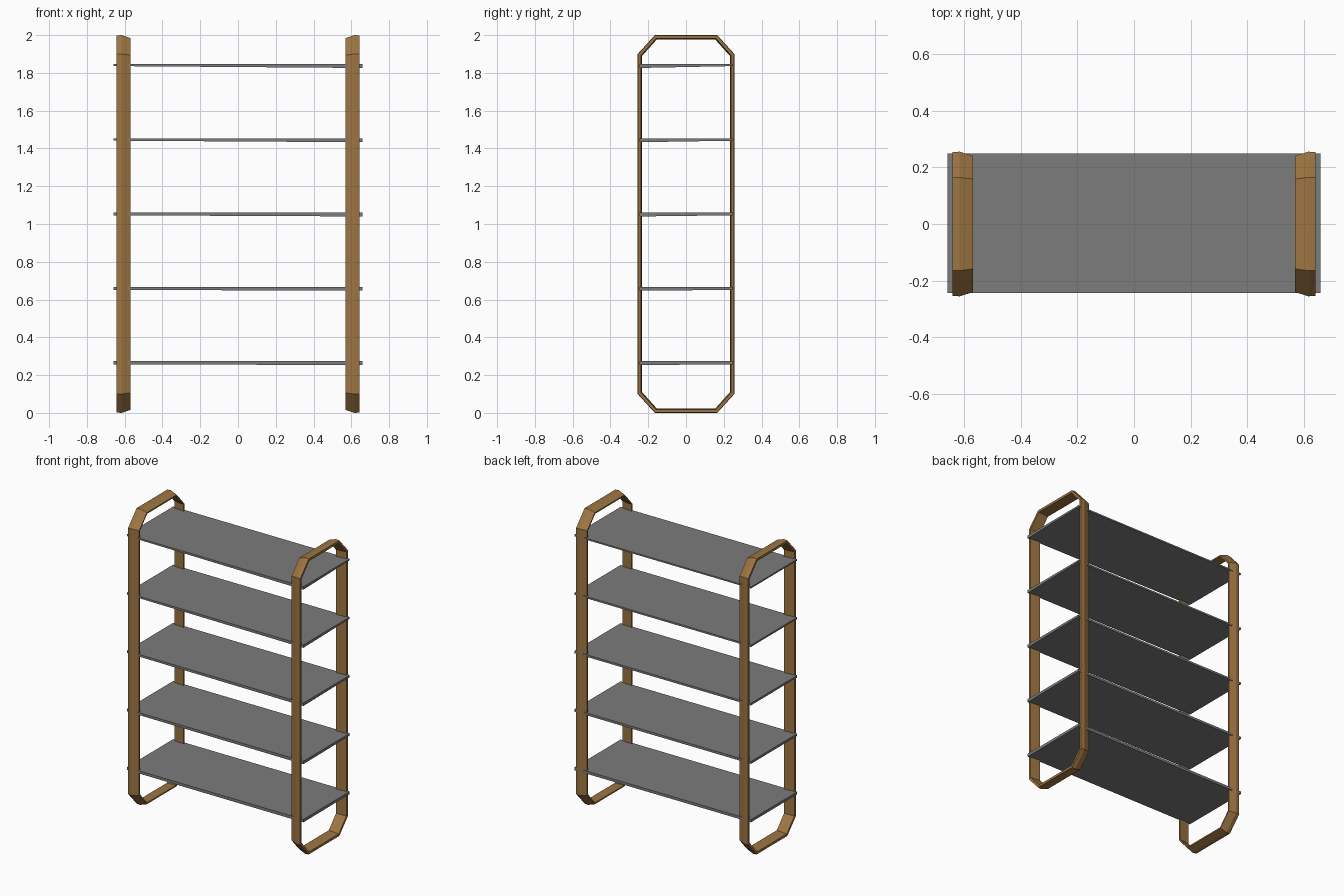
import bpy, bmesh

if "Cube" in bpy.data.objects:
    bpy.data.objects.remove(bpy.data.objects["Cube"])


def material(name, rgb):
    m = bpy.data.materials.new(name)
    m.diffuse_color = (*rgb, 1)
    m.use_nodes = True
    m.node_tree.nodes["Principled BSDF"].inputs["Base Color"].default_value = m.diffuse_color
    return m


wood = material("warm wood", (0.34, 0.178, 0.055))
grey = material("shelf grey", (0.2, 0.2, 0.2))


def finish(name, bm, mat):
    bmesh.ops.recalc_face_normals(bm, faces=bm.faces)
    me = bpy.data.meshes.new(name)
    bm.to_mesh(me)
    bm.free()
    me.materials.append(mat)
    ob = bpy.data.objects.new(name, me)
    bpy.context.collection.objects.link(ob)


def octagon(d):
    """Tall chamfered loop in the y-z plane, inset by d."""
    a, b, c, e = 0.256 - d, 0.9 - 0.4 * d, 0.165 - 0.4 * d, 1.0 - d
    pts = [(a, -b), (a, b), (c, e), (-c, e), (-a, b), (-a, -b), (-c, -e), (c, -e)]
    return [(y, z + 1) for y, z in pts]


# Side frames: bent wooden bands, outer face crowned near the outside edge
section = [(0.57, 0.015), (0.617, 0.0), (0.643, 0.002), (0.643, 0.018), (0.57, 0.024)]
for name, s in (("left_frame", -1), ("right_frame", 1)):
    bm = bmesh.new()
    rings = [[bm.verts.new((s * x, y, z)) for y, z in octagon(d)] for x, d in section]
    n = len(rings)
    for i in range(n):
        for k in range(8):
            p, q = rings[i], rings[(i + 1) % n]
            bm.faces.new((p[k], p[(k + 1) % 8], q[(k + 1) % 8], q[k]))
    finish(name, bm, wood)

# Shelves: thin boards, a little thicker at the front right corner
for i in range(5):
    z = 0.265 + i * 0.393
    t = 0.018 - i * 0.002
    bm = bmesh.new()
    corners = [(-0.66, -0.245), (0.66, -0.245), (0.66, 0.25), (-0.66, 0.25)]
    drop = [t, 0.02, t, t]
    top = [bm.verts.new((x, y, z + 0.009)) for x, y in corners]
    low = [bm.verts.new((x, y, z + 0.009 - d)) for (x, y), d in zip(corners, drop)]
    bm.faces.new(top)
    bm.faces.new(low[::-1])
    for k in range(4):
        j = (k + 1) % 4
        bm.faces.new((top[k], low[k], low[j], top[j]))
    finish(f"shelf_{i + 1}", bm, grey)
